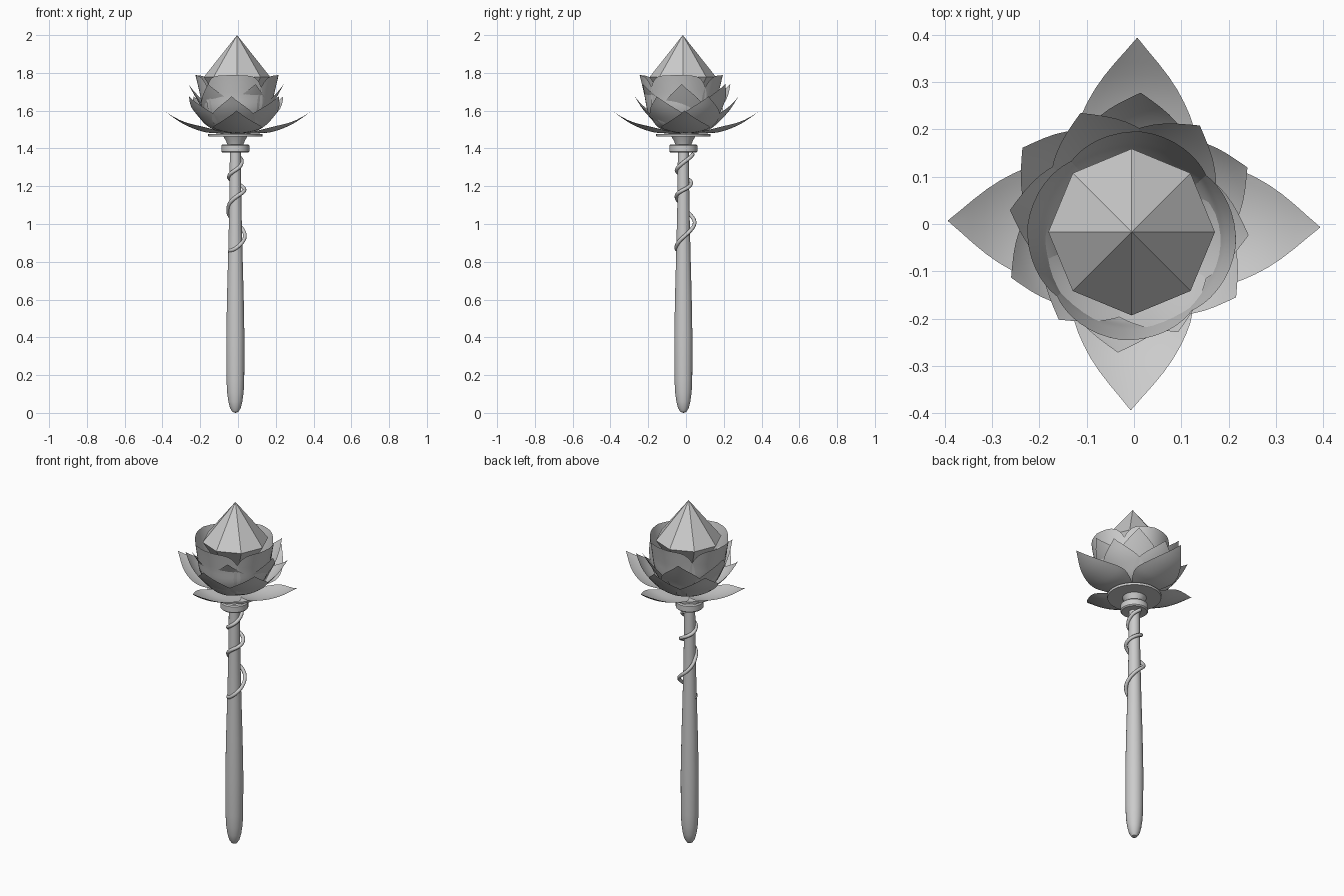
import bpy, math
from mathutils import Vector

if "Cube" in bpy.data.objects:
    bpy.data.objects.remove(bpy.data.objects["Cube"])

AX = (-0.014, -0.014)      # shaft axis


def finish(name, verts, faces, loc=(0, 0, 0), smooth=True):
    me = bpy.data.meshes.new(name)
    me.from_pydata(verts, [], faces)
    me.update()
    ob = bpy.data.objects.new(name, me)
    bpy.context.collection.objects.link(ob)
    ob.location = loc
    if smooth:
        bpy.ops.object.select_all(action='DESELECT')
        ob.select_set(True)
        bpy.context.view_layer.objects.active = ob
        bpy.ops.object.shade_smooth_by_angle(angle=math.radians(35))
    return ob


def lathe(name, profile, sides, center, smooth=True):
    """Revolve an (r, z) profile that runs bottom to top; r = 0 ends become poles."""
    verts, rings, faces = [], [], []
    for r, z in profile:
        n = 1 if r == 0 else sides
        rings.append([len(verts) + i for i in range(n)])
        verts += [(r * math.cos(2 * math.pi * i / sides), r * math.sin(2 * math.pi * i / sides), z)
                  for i in range(n)]
    for a, b in zip(rings, rings[1:]):
        for i in range(sides):
            j = (i + 1) % sides
            f = [a[i % len(a)], a[j % len(a)], b[j % len(b)], b[i % len(b)]]
            faces.append(list(dict.fromkeys(f)))
    return finish(name, verts, faces, (*center, 0), smooth)


def spline(pts, steps):
    """Catmull-Rom resampling of a point list."""
    p = [Vector(q) for q in pts]
    p = [2 * p[0] - p[1]] + p + [2 * p[-1] - p[-2]]
    out = []
    for k in range(1, len(p) - 2):
        a, b, c, d = p[k - 1:k + 3]
        for s in range(steps):
            t = s / steps
            out.append(0.5 * (2 * b + (c - a) * t + (2 * a - 5 * b + 4 * c - d) * t * t
                              + (3 * b - a - 3 * c + d) * t ** 3))
    return out + [p[-2]]


def petals(name, count, start, center, profile, cup, cols=10):
    """Ring of petals; profile = (radius, height, half width), cup = inward edge bend."""
    rows = spline(profile, 4)
    wmax = max(r.z for r in rows)
    for k in range(count):
        a = math.radians(start + 360 * k / count)
        out, side = Vector((math.cos(a), math.sin(a), 0)), Vector((-math.sin(a), math.cos(a), 0))
        verts, faces = [], []
        for i, row in enumerate(rows):
            t = rows[min(i + 1, len(rows) - 1)] - rows[max(i - 1, 0)]
            n = (Vector((0, 0, t.x)) - out * t.y).normalized()
            w = max(row.z, 0.0008)
            for j in range(cols + 1):
                v = 2 * j / cols - 1
                bend = cup * (v * w / wmax) ** 2
                verts.append(out * row.x + Vector((0, 0, row.y)) + side * v * w + n * bend)
        m = cols + 1
        for i in range(len(rows) - 1):
            for j in range(cols):
                q = i * m + j
                faces.append((q, q + m, q + m + 1, q + 1)[::-1])
        finish(f"{name}_{k + 1}", verts, faces, (*center, 0))


# Handle with rounded butt
lathe("shaft", [(0, 0), (0.015, 0.005), (0.028, 0.025), (0.037, 0.06), (0.044, 0.11), (0.047, 0.18),
                (0.048, 0.4), (0.044, 0.62), (0.038, 0.84), (0.032, 1.1), (0.029, 1.39)], 24, AX)

# Collar, neck and the plate under the flower
lathe("collar", [(0, 1.378), (0.068, 1.378), (0.074, 1.384), (0.074, 1.416), (0.068, 1.422), (0, 1.422)], 32, AX)
lathe("neck", [(0.042, 1.42), (0.05, 1.44), (0.066, 1.468)], 32, AX)
lathe("flower_plate", [(0, 1.464), (0.143, 1.464), (0.145, 1.476), (0, 1.48)], 32, AX)

# Vine winding down the shaft, quarter turn per listed height
curve = bpy.data.curves.new("vine", 'CURVE')
curve.dimensions = '3D'
curve.bevel_depth = 0.01
curve.bevel_resolution = 2
curve.use_fill_caps = True
path = []
heights = [1.37, 1.325, 1.285, 1.25, 1.22, 1.18, 1.14, 1.09, 1.01, 0.93, 0.87, 0.855]
radii = [0.05, 0.034, 0.036, 0.034, 0.042, 0.049, 0.036, 0.037, 0.06, 0.05, 0.037, 0.03]
for q in spline([(h, r, i * math.pi / 2) for i, (h, r) in enumerate(zip(heights, radii))], 6):
    a = math.pi / 2 - q.z
    path.append((AX[0] + q.y * math.cos(a), AX[1] + q.y * math.sin(a), q.x))
sp = curve.splines.new('POLY')
sp.points.add(len(path) - 1)
for p, co in zip(sp.points, path):
    p.co = (*co, 1)
sp.use_smooth = True
bpy.context.collection.objects.link(bpy.data.objects.new("vine", curve))

# Four layers of petals, outside to inside
petals("outer_petal", 4, -1, (0, 0),
       [(0.02, 1.478, 0.03), (0.11, 1.48, 0.10), (0.19, 1.49, 0.127), (0.29, 1.53, 0.087), (0.393, 1.60, 0)], 0.025)
petals("lower_petal", 6, 25, (-0.01, 0.003),
       [(0.03, 1.478, 0.03), (0.12, 1.50, 0.095), (0.18, 1.55, 0.115), (0.23, 1.605, 0.08), (0.275, 1.675, 0)], 0.025)
petals("upper_petal", 6, 54, (-0.01, 0.003),
       [(0.03, 1.48, 0.03), (0.12, 1.52, 0.095), (0.165, 1.59, 0.115), (0.208, 1.66, 0.08), (0.253, 1.74, 0)], 0.025)
petals("cup_petal", 4, -6, (-0.005, -0.025),
       [(0.03, 1.475, 0.04), (0.12, 1.51, 0.10), (0.175, 1.59, 0.142), (0.195, 1.68, 0.148),
        (0.21, 1.745, 0.13), (0.218, 1.778, 0.09), (0.221, 1.79, 0)], 0.065, 14)

# Eight-sided faceted gem
lathe("gem", [(0, 1.50), (0.176, 1.778), (0, 2.0)], 8, (-0.005, -0.017), smooth=False)
